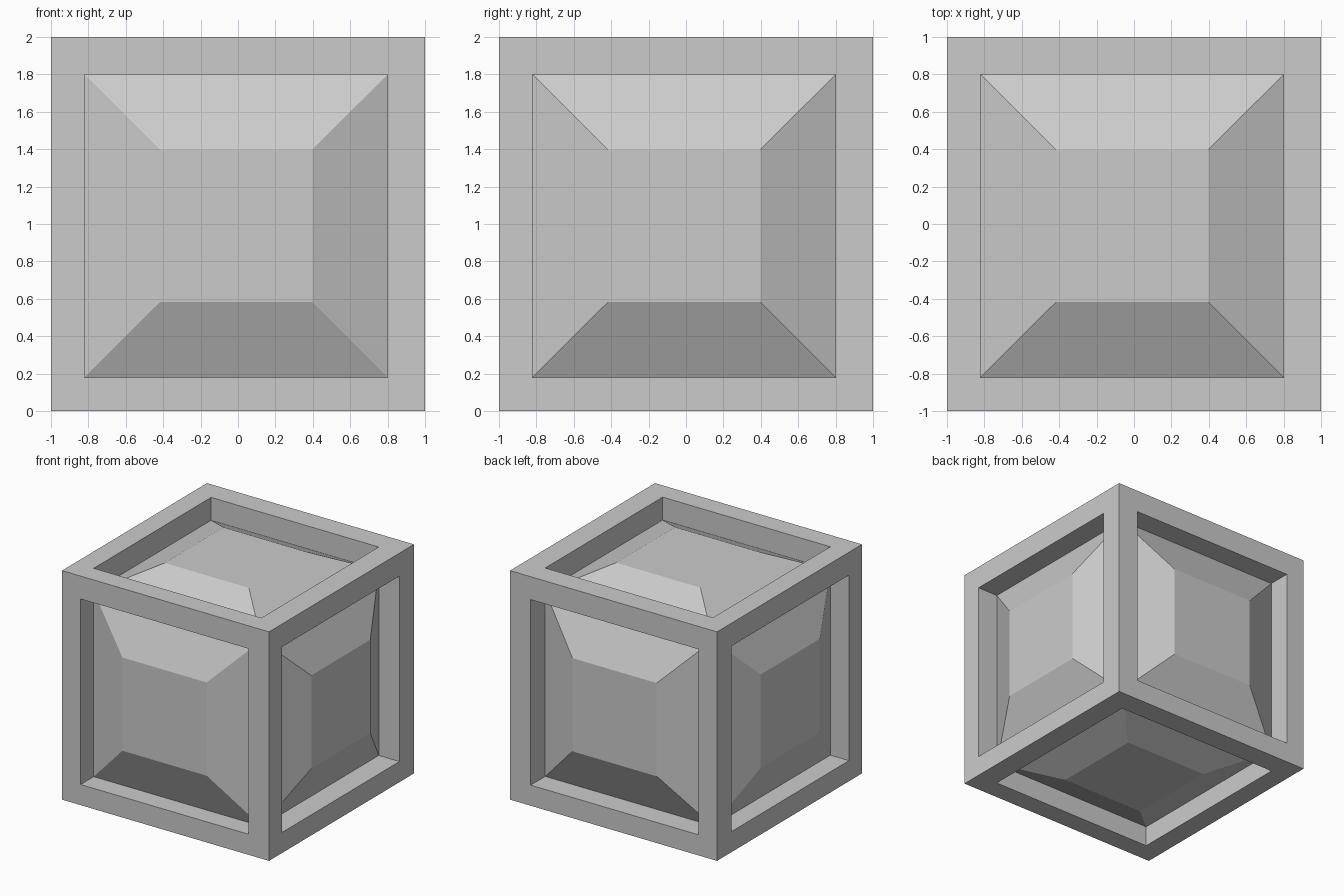
import bpy, bmesh
from mathutils import Vector

if "Cube" in bpy.data.objects:
    bpy.data.objects.remove(bpy.data.objects["Cube"])

OPEN = 0.81                            # half width of the openings
SHIFT = Vector((-0.01, -0.01, -0.01))  # openings sit slightly off centre
PANEL = 0.407                          # half width of each raised panel


def make_object(bm, name):
    bmesh.ops.translate(bm, verts=bm.verts, vec=(0, 0, 1))
    bmesh.ops.recalc_face_normals(bm, faces=bm.faces)
    mesh = bpy.data.meshes.new(name)
    bm.to_mesh(mesh)
    bm.free()
    obj = bpy.data.objects.new(name, mesh)
    bpy.context.collection.objects.link(obj)
    return obj


# Crate frame: inset every side, sink the openings, weld them into square beams
bm = bmesh.new()
bmesh.ops.create_cube(bm, size=2)
openings = bm.faces[:]
bmesh.ops.inset_individual(bm, faces=openings, thickness=1 - OPEN, use_even_offset=True)
openings = bmesh.ops.extrude_discrete_faces(bm, faces=openings)["faces"]
for f in openings:
    n = f.normal.copy()
    if n.length < 0.5:
        f.normal_update()
        n = f.normal.copy()
    bmesh.ops.translate(bm, verts=f.verts[:], vec=n * (OPEN - 1))
bmesh.ops.delete(bm, geom=openings, context='FACES')
bmesh.ops.remove_doubles(bm, verts=bm.verts, dist=0.001)
for v in bm.verts:
    for i in range(3):
        if abs(v.co[i]) < 0.9:
            v.co[i] += SHIFT[i]
make_object(bm, "crate_frame")

# Inner core: a block with a tapered panel raised flush with each side
bm = bmesh.new()
bmesh.ops.create_cube(bm, size=OPEN * 2)
bmesh.ops.translate(bm, verts=bm.verts, vec=SHIFT)
for f in bmesh.ops.extrude_discrete_faces(bm, faces=bm.faces[:])["faces"]:
    f.normal_update()
    axis = max(range(3), key=lambda i: abs(f.normal[i]))
    side = 1 if f.normal[axis] > 0 else -1
    for v in f.verts:
        for i in range(3):
            v.co[i] = side if i == axis else SHIFT[i] + (v.co[i] - SHIFT[i]) * PANEL / OPEN
make_object(bm, "panelled_core")
